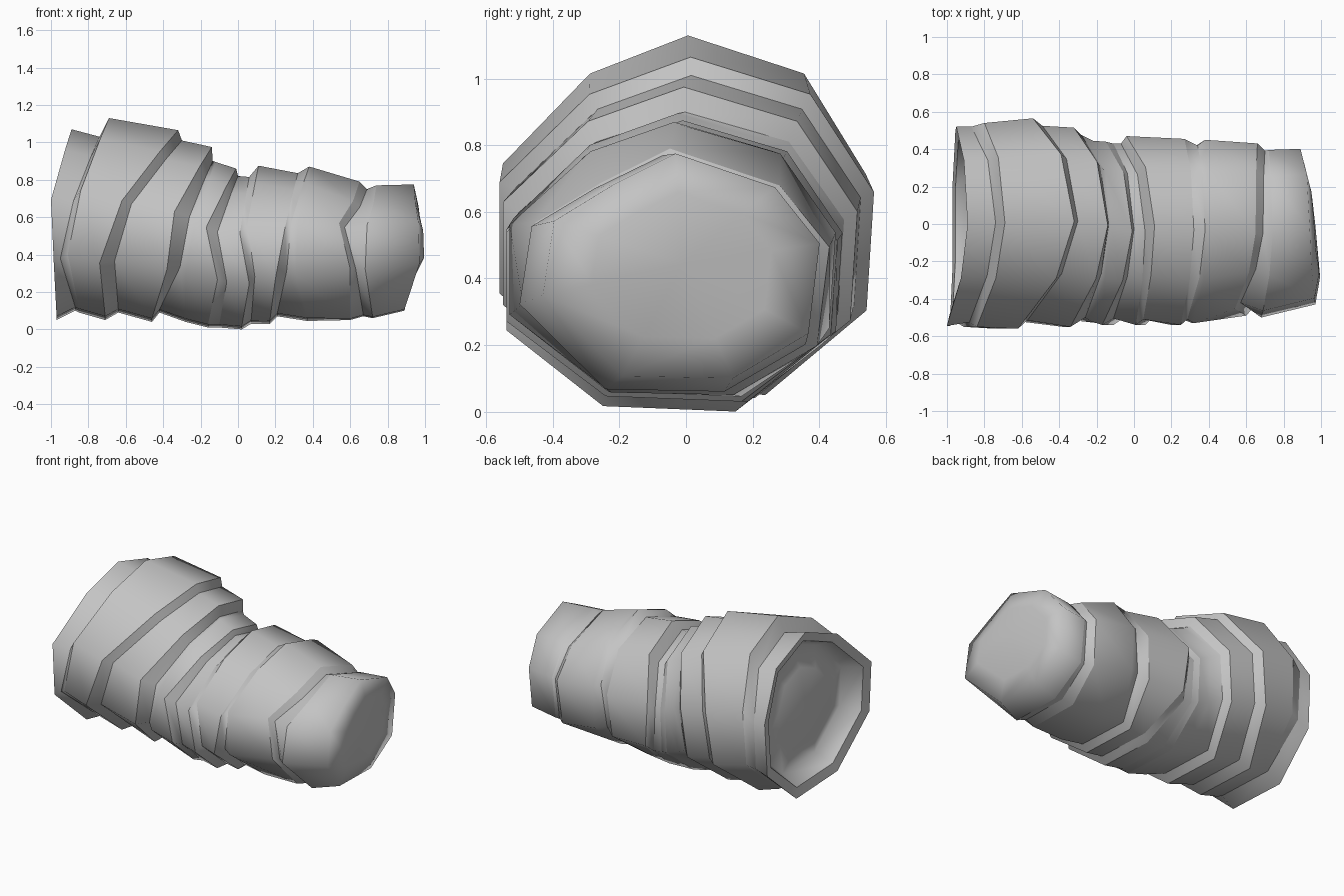
import bpy, bmesh
from mathutils import Vector

if "Cube" in bpy.data.objects:
    bpy.data.objects.remove(bpy.data.objects["Cube"])

# Uneven nine-sided sections: (y from -1 front to 1 back, z from 0 to 1)
BODY = [(.02, 1), (-.52, .89), (-1, .63), (-1, .30), (-.4, .02),
        (.42, 0), (.96, .25), (1, .6), (.66, .89)]
TIP = [(-.05, 1), (-.5, .86), (-.92, .70), (-1, .37), (-.43, .01),
       (.36, 0), (.9, .2), (.98, .6), (.66, .85)]
SIDES = len(BODY)
mat = bpy.data.materials.new("grey_cloth")
mat.diffuse_color = (0.55, 0.55, 0.55, 1)
mat.use_nodes = True
mat.node_tree.nodes["Principled BSDF"].inputs["Base Color"].default_value = mat.diffuse_color


def ring(xt, xfu, xfl, xb, xk, zt, zb, yf, yk, section=BODY):
    """Slanted ring: x at top, upper front, lower front, bottom, back; z and y limits."""
    xs = [xt, .68 * xt + .32 * xfu, xfu, xfl, xb, xb, (xb + 3 * xk) / 4, xk,
          .68 * xt + .32 * xk]
    yc, hy = (yf + yk) / 2, (yk - yf) / 2
    return [Vector((x, yc + hy * y, zb + (zt - zb) * z))
            for x, (y, z) in zip(xs, section)]


def shrink(pts, f, dx, flat=0.0):
    """Scaled copy of a ring, shifted along x and partly flattened."""
    m = sum(pts, Vector()) / len(pts)
    out = []
    for p in pts:
        q = m + (p - m) * f
        q.x = p.x * (1 - flat) + m.x * flat + dx
        out.append(q)
    return out


def loft(name, rings, sharp=(), cap_x=None):
    """Skin consecutive rings; sharp lists ring indices kept as hard edges."""
    bm = bmesh.new()
    loops = [[bm.verts.new(p) for p in pts] for pts in rings]
    for a, b in zip(loops, loops[1:]):
        for i in range(SIDES):
            j = (i + 1) % SIDES
            bm.faces.new((a[i], b[i], b[j], a[j]))
    if cap_x is not None:
        last = loops[-1]
        mid = sum((v.co for v in last), Vector()) / SIDES
        mid.x = cap_x
        tip = bm.verts.new(mid)
        for i in range(SIDES):
            bm.faces.new((last[i], tip, last[(i + 1) % SIDES]))
    for f in bm.faces:
        f.smooth = True
    for k in sharp:
        for i in range(SIDES):
            bm.edges.get((loops[k][i], loops[k][(i + 1) % SIDES])).smooth = False
    bm.normal_update()
    me = bpy.data.meshes.new(name)
    bm.to_mesh(me)
    bm.free()
    me.materials.append(mat)
    ob = bpy.data.objects.new(name, me)
    bpy.context.collection.objects.link(ob)


# Wraps: each has body rings, then a stepped lip down to the next wrap
rim = ring(-.89, -1.0, -.985, -.97, -.95, 1.07, .05, -.545, .52)
collar = [rim, ring(-.74, -.88, -.95, -.87, -.87, 1.03, .10, -.525, .52)]
wide = [collar[-1],
        ring(-.69, -.84, -.91, -.85, -.80, 1.13, .09, -.55, .54),
        ring(-.32, -.62, -.74, -.71, -.54, 1.065, .05, -.56, .565),
        ring(-.30, -.57, -.66, -.64, -.49, 1.01, .09, -.515, .525)]
second = [wide[-1],
          ring(-.14, -.34, -.38, -.46, -.32, .975, .04, -.55, .515),
          ring(-.135, -.26, -.31, -.42, -.28, .90, .09, -.50, .475)]
third = [second[-1],
         ring(-.12, -.23, -.28, -.28, -.22, .895, .04, -.52, .445),
         ring(-.01, -.17, -.11, -.16, -.15, .86, .01, -.54, .44),
         ring(.0, -.11, -.06, -.10, -.11, .82, .01, -.505, .43)]
narrow = [third[-1],
          ring(.06, .01, .06, .02, -.07, .815, .0, -.54, .43),
          ring(.11, .05, .09, .07, -.04, .875, .03, -.51, .47)]
fifth = [narrow[-1],
         ring(.32, .25, .20, .17, .27, .835, .03, -.54, .455),
         ring(.38, .285, .26, .21, .34, .87, .07, -.51, .42)]
sixth = [fifth[-1],
         ring(.40, .32, .31, .37, .38, .865, .045, -.53, .45),
         ring(.65, .54, .60, .60, .66, .79, .05, -.49, .44, TIP),
         ring(.69, .57, .63, .67, .70, .75, .07, -.455, .40, TIP)]
end = ring(.94, .965, .97, .89, .89, .775, .10, -.43, .41, TIP)
tip = [sixth[-1],
       ring(.74, .69, .68, .72, .72, .77, .06, -.50, .405, TIP), end,
       shrink(end, .65, .025)]

loft("collar_wrap", collar)
loft("wide_wrap", wide, sharp=[1, 2])
loft("second_wrap", second, sharp=[1])
loft("third_wrap", third, sharp=[2])
loft("narrow_wrap", narrow, sharp=[1])
loft("fifth_wrap", fifth, sharp=[1])
loft("sixth_wrap", sixth, sharp=[2])
# Rounded closed tip, smooth over its edge
loft("closed_tip", tip, sharp=[1], cap_x=.97)

# Open end: thick rim, a shallow groove and a rounded core inside it
hollow = [rim, shrink(rim, .88, .015), shrink(rim, .78, .13, .3),
          shrink(rim, .5, .08, .6)]
for pts in hollow:
    pts.reverse()
loft("open_end", [list(p) for p in hollow] and
     [[Vector(v) for v in reversed(p)] for p in hollow], sharp=[1], cap_x=-.89)
